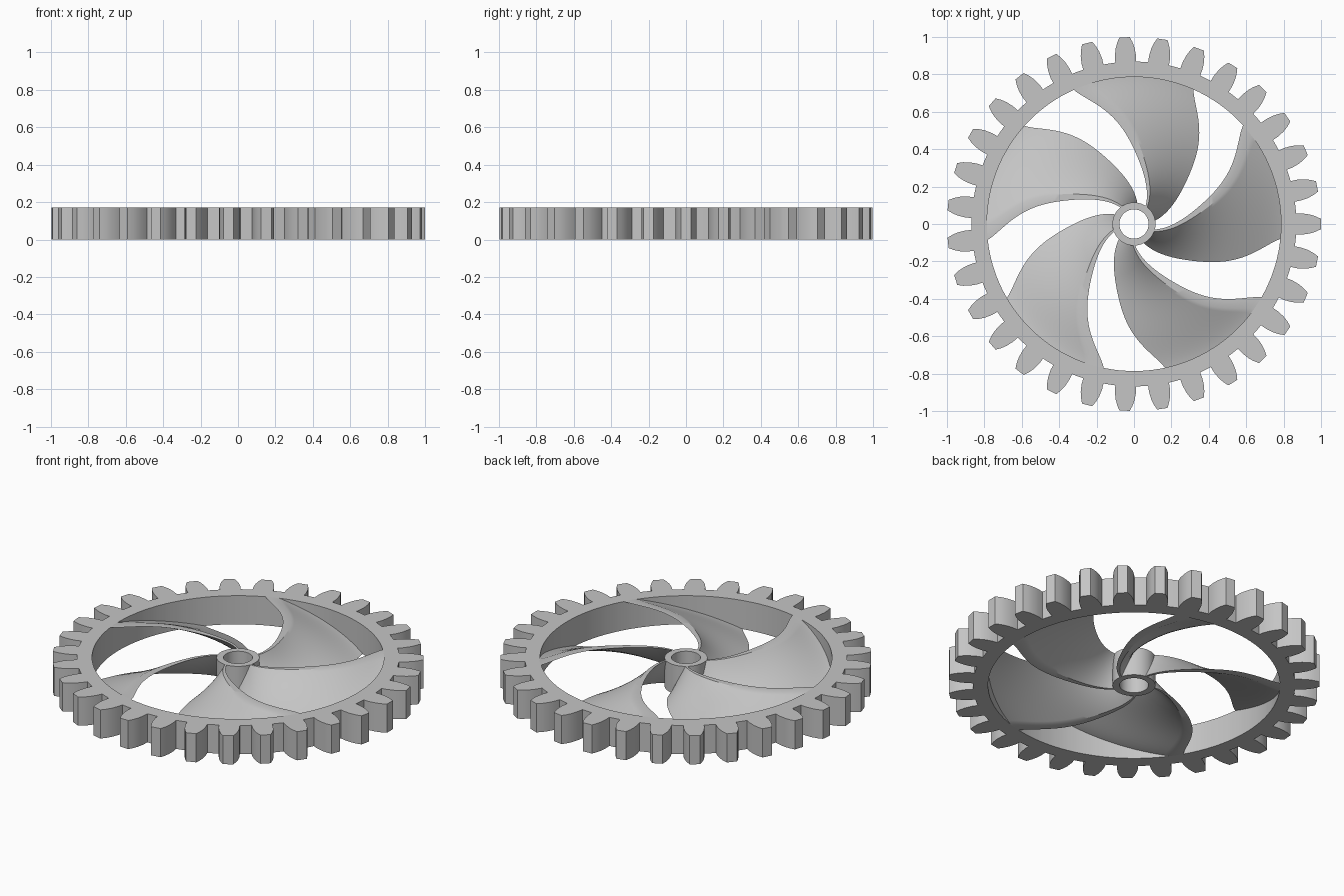
import bpy
import bmesh
from math import radians, cos, sin, pi

HEIGHT = 0.17
TEETH = 31
BLADES = 5
RIM_INNER = 0.785
HUB_OUTER, HUB_INNER = 0.115, 0.078
TWIST = radians(42.5)       # turn of a blade from bottom to top
WALL = radians(5.5)         # angular thickness of a blade

cube = bpy.data.objects.get("Cube")
if cube:
    bpy.data.objects.remove(cube, do_unlink=True)

grey = bpy.data.materials.new("light grey")
grey.use_nodes = True
colour = (0.56, 0.56, 0.56, 1)
grey.diffuse_color = colour
grey.node_tree.nodes["Principled BSDF"].inputs["Base Color"].default_value = colour


def polar(r, a, z):
    return (r * cos(a), r * sin(a), z)


def finish(name, bm, angle):
    bmesh.ops.recalc_face_normals(bm, faces=bm.faces)
    mesh = bpy.data.meshes.new(name)
    bm.to_mesh(mesh)
    bm.free()
    mesh.materials.append(grey)
    obj = bpy.data.objects.new(name, mesh)
    bpy.context.collection.objects.link(obj)
    bpy.ops.object.select_all(action="DESELECT")
    obj.select_set(True)
    bpy.context.view_layer.objects.active = obj
    bpy.ops.object.shade_smooth_by_angle(angle=radians(angle))
    return obj


def sweep(bm, rings, closed):
    """Skin a list of four-point sections; cap the ends when open."""
    rows = [[bm.verts.new(p) for p in ring] for ring in rings]
    pairs = list(zip(rows, rows[1:]))
    if closed:
        pairs.append((rows[-1], rows[0]))
    else:
        bm.faces.new(rows[0])
        bm.faces.new(rows[-1])
    for a, b in pairs:
        for i in range(4):
            j = (i + 1) % 4
            bm.faces.new((a[i], a[j], b[j], b[i]))


def ring_part(name, outline, inner, angle):
    """Flat ring from an outer (radius, angle) outline and a round bore."""
    bm = bmesh.new()
    sweep(bm, [(polar(inner, a, 0), polar(r, a, 0),
                polar(r, a, HEIGHT), polar(inner, a, HEIGHT))
               for r, a in outline], True)
    return finish(name, bm, angle)


# Toothed rim: half a tooth as (radius, half angle), mirrored and repeated
flank = [(0.867, 3.7), (0.90, 3.6), (0.94, 3.1), (0.97, 2.45), (0.998, 1.6)]
tooth = [(r, -a) for r, a in flank] + [(r, a) for r, a in reversed(flank)]
tooth.append((0.867, 180 / TEETH))
outline = [(r, radians(a) + 2 * pi * t / TEETH)
           for t in range(TEETH) for r, a in tooth]
ring_part("toothed_rim", outline, RIM_INNER, 25)

# Hub with its bore
circle = [(HUB_OUTER, 2 * pi * i / 64) for i in range(64)]
ring_part("hub", circle, HUB_INNER, 30)

# Plan curve of a blade: angle in degrees against radius
plan = [(0.095, 6), (0.167, 17.5), (0.3, 34), (0.447, 45), (0.6, 54.5), (0.79, 66.3)]


def plan_angle(r):
    """Smooth interpolation through the plan points."""
    total = 0
    for i, (ri, ai) in enumerate(plan):
        term = ai
        for j, (rj, _) in enumerate(plan):
            if j != i:
                term *= (r - rj) / (ri - rj)
        total += term
    return radians(total)


# Twisted blades, each a thick helical sheet
STEPS, LAYERS = 40, 20
for n in range(BLADES):
    bm = bmesh.new()
    turn = 2 * pi * n / BLADES
    sides = []
    for offset in (0, WALL):
        grid = []
        for k in range(LAYERS + 1):
            f = k / LAYERS
            row = []
            for s in range(STEPS + 1):
                r = plan[0][0] + (plan[-1][0] - plan[0][0]) * s / STEPS
                a = plan_angle(r) + turn + f * TWIST + offset
                row.append(bm.verts.new(polar(r, a, f * HEIGHT)))
            grid.append(row)
        sides.append(grid)
    front, back = sides
    for g in sides:
        for k in range(LAYERS):
            for s in range(STEPS):
                bm.faces.new((g[k][s], g[k][s + 1], g[k + 1][s + 1], g[k + 1][s]))
    # Top and bottom edges, then the ends buried in hub and rim
    for k in (0, LAYERS):
        for s in range(STEPS):
            bm.faces.new((front[k][s], front[k][s + 1], back[k][s + 1], back[k][s]))
    for s in (0, STEPS):
        for k in range(LAYERS):
            bm.faces.new((front[k][s], front[k + 1][s], back[k + 1][s], back[k][s]))
    finish(f"blade_{n + 1}", bm, 30)
